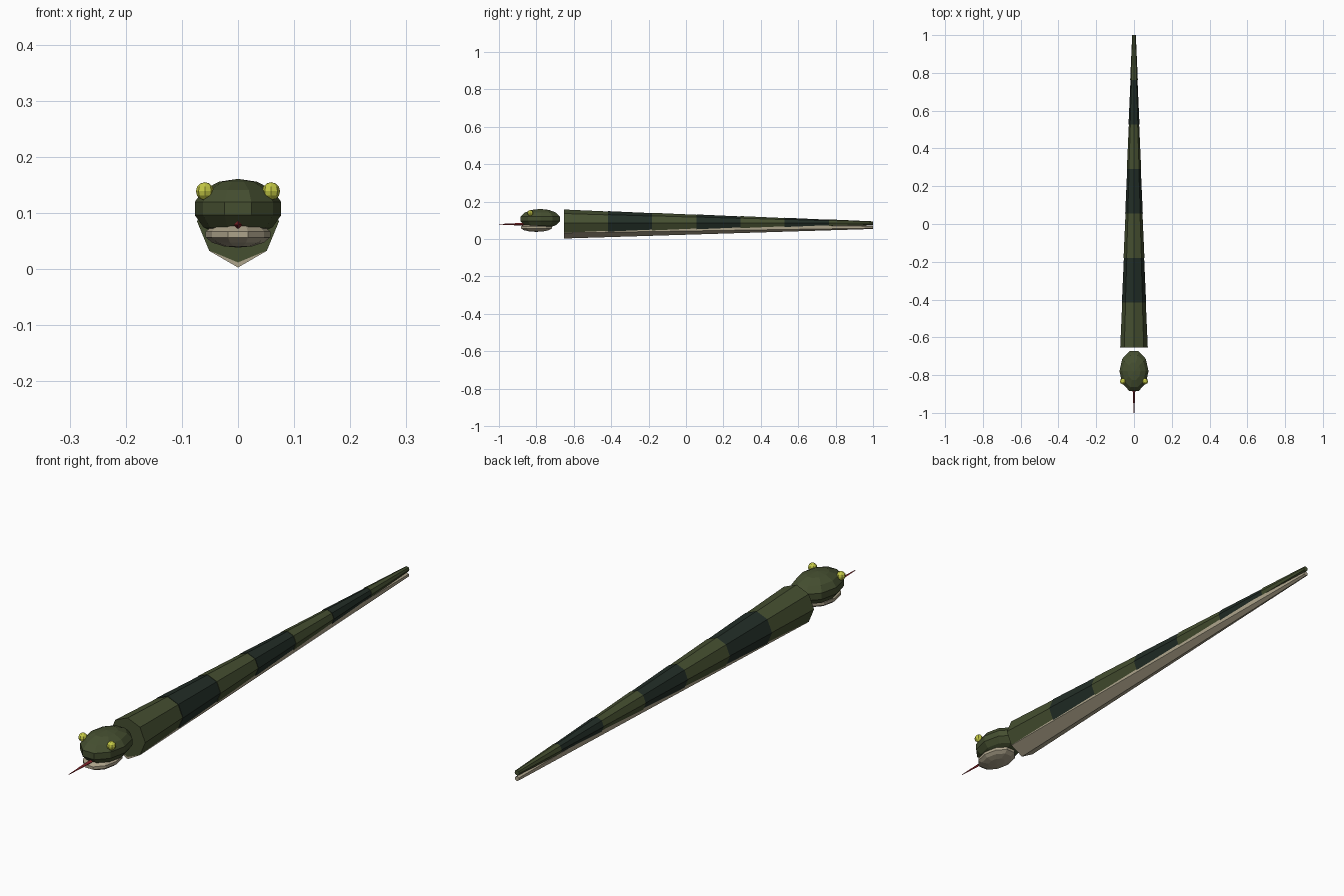
import bpy, math
from mathutils import Matrix

if "Cube" in bpy.data.objects:
    bpy.data.objects.remove(bpy.data.objects["Cube"])


def material(name, rgb):
    m = bpy.data.materials.new(name)
    m.diffuse_color = (*rgb, 1)
    m.use_nodes = True
    m.node_tree.nodes["Principled BSDF"].inputs["Base Color"].default_value = m.diffuse_color
    return m


olive = material("olive_scales", (0.060, 0.078, 0.030))
dark = material("dark_scales", (0.016, 0.027, 0.020))
cream = material("cream_belly", (0.42, 0.37, 0.26))
yellow = material("yellow_eye", (0.55, 0.58, 0.06))
red = material("red_tongue", (0.25, 0.02, 0.025))


def finish(name, mat):
    ob = bpy.context.object
    ob.name = name
    ob.data.materials.append(mat)
    return ob


def tube(name, mat, sides, y0, y1, r0, r1, z):
    """Tapered prism along y with a corner at its top and bottom."""
    bpy.ops.mesh.primitive_cone_add(vertices=sides, radius1=r0, radius2=r1,
                                    depth=y1 - y0)
    ob = finish(name, mat)
    # local +z becomes +y, and the first corner points straight down
    ob.data.transform(Matrix.Rotation(-math.pi / 2, 4, 'X'))
    ob.location = (0, (y0 + y1) / 2, z)
    return ob


def ellipsoid(name, mat, loc, size, segments, rings):
    bpy.ops.mesh.primitive_uv_sphere_add(segments=segments, ring_count=rings,
                                         radius=1)
    ob = finish(name, mat)
    # a corner of each ring faces forward
    ob.data.transform(Matrix.Diagonal((*size, 1)) @ Matrix.Rotation(math.pi / 2, 4, 'Z'))
    ob.location = loc
    return ob


# Body: seven banded, stepped segments
START, LENGTH = -0.653, 0.2361
for i in range(7):
    r = 0.073 - 0.0088 * i
    y = START + LENGTH * i
    tube(f"body_segment_{i + 1}", dark if i % 2 else olive, 8,
         y, y + LENGTH, r, r - 0.0105, 0.085)

# Belly strip: one long taper under the body
tube("belly", cream, 6, START + 0.001, 1.0, 0.060, 0.009, 0.063)

# Head and jaw
ellipsoid("head", olive, (0, -0.779, 0.108), (0.079, 0.114, 0.053), 10, 7)
ellipsoid("lower_jaw", cream, (0, -0.800, 0.062), (0.059, 0.089, 0.0235), 10, 7)

# Eyes
for side, x in (("left", 0.059), ("right", -0.059)):
    ellipsoid(f"{side}_eye", yellow, (x, -0.833, 0.139), (0.016,) * 3, 8, 6)

# Tongue tapering forward
tube("tongue", red, 4, -1.0, -0.86, 0.0015, 0.008, 0.079)
